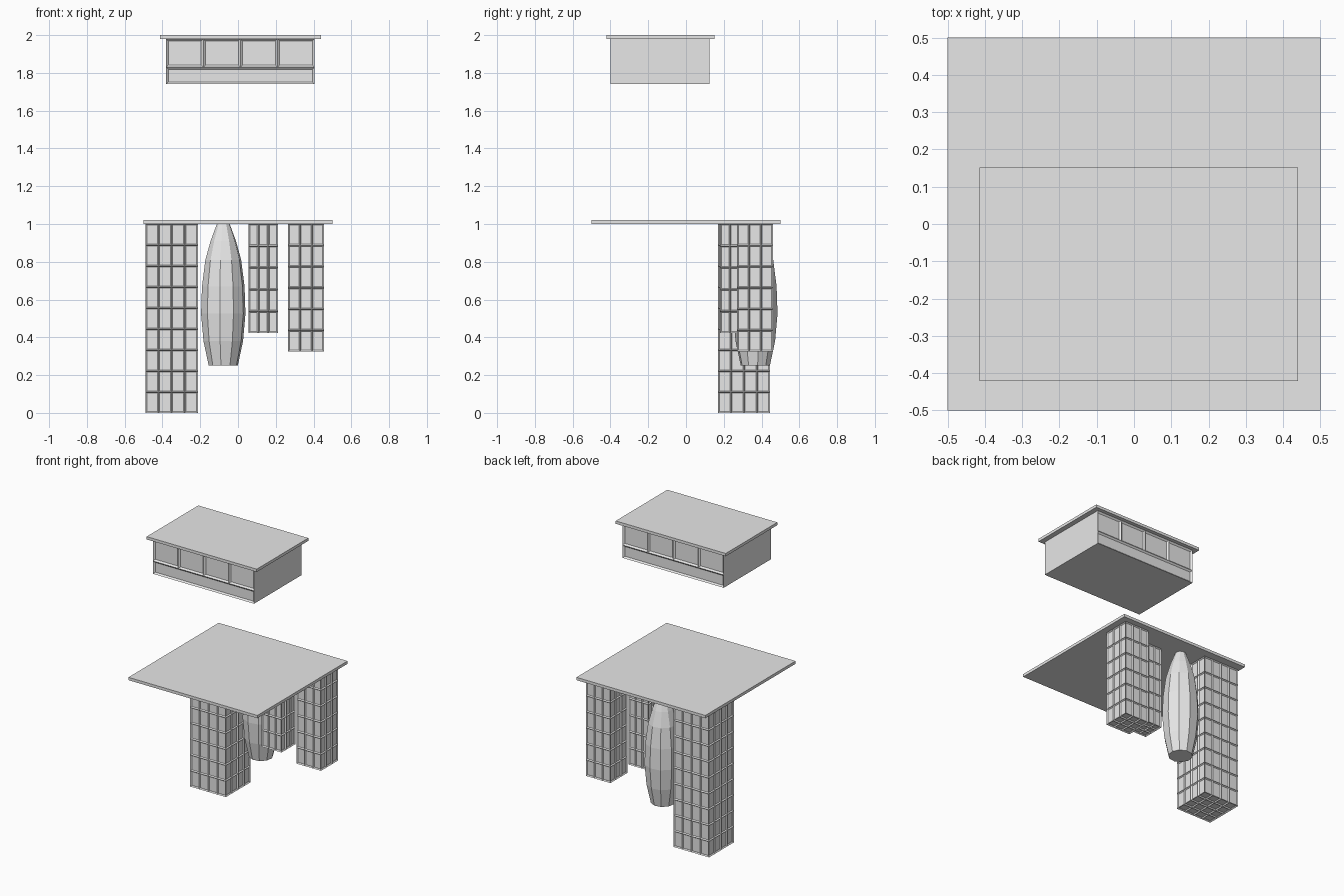
import bpy, bmesh, math
from mathutils import Matrix, Vector

if "Cube" in bpy.data.objects:
    bpy.data.objects.remove(bpy.data.objects["Cube"])

grey = bpy.data.materials.new("plain grey")
grey.diffuse_color = (0.8, 0.8, 0.8, 1)
grey.use_nodes = True
grey.node_tree.nodes["Principled BSDF"].inputs["Base Color"].default_value = grey.diffuse_color


def box_mesh(lo, hi):
    bm = bmesh.new()
    lo, hi = Vector(lo), Vector(hi)
    bmesh.ops.create_cube(bm, size=1, matrix=Matrix.Translation((lo + hi) / 2)
                          @ Matrix.Diagonal((*(hi - lo), 1)))
    return bm


def finish(bm, name):
    bmesh.ops.recalc_face_normals(bm, faces=bm.faces)
    me = bpy.data.meshes.new(name)
    bm.to_mesh(me)
    bm.free()
    me.materials.append(grey)
    ob = bpy.data.objects.new(name, me)
    bpy.context.collection.objects.link(ob)
    return ob


def split(bm, faces, axis, value):
    """Cut the given faces with an axis-aligned plane."""
    no, co = Vector((0, 0, 0)), Vector((0, 0, 0))
    no[axis], co[axis] = 1, value
    geom = set(faces)
    for f in faces:
        geom.update(f.edges)
        geom.update(f.verts)
    bmesh.ops.bisect_plane(bm, geom=list(geom), plane_co=co, plane_no=no)
    bm.normal_update()


def recess(bm, faces, border, depth):
    bmesh.ops.inset_individual(bm, faces=faces, thickness=border, depth=-depth,
                               use_even_offset=True)


def tower(name, lo, hi, cells):
    """Hanging tower with a grid of recessed panes on its sides and underside."""
    bm = box_mesh(lo, hi)
    for axis, n in enumerate(cells):
        for i in range(1, n):
            split(bm, list(bm.faces), axis, lo[axis] + (hi[axis] - lo[axis]) * i / n)
    recess(bm, [f for f in bm.faces if f.normal.z < 0.5], 0.006, 0.008)
    finish(bm, name)


# Ground slab
finish(box_mesh((-0.5, -0.5, 1.0), (0.5, 0.5, 1.02)), "slab")

# Hanging square towers
tower("large_tower", (-0.49, 0.17, 0), (-0.213, 0.445, 1), (4, 4, 9))
tower("middle_tower", (0.055, 0.18, 0.423), (0.212, 0.337, 1), (3, 3, 5))
tower("right_tower", (0.265, 0.27, 0.325), (0.455, 0.46, 1), (3, 3, 6))

# Hanging ten-sided bulging tower
bm = bmesh.new()
rings = []
for z, r in ((0.25, 0.078), (0.38, 0.106), (0.525, 0.119), (0.67, 0.114),
             (0.81, 0.096), (0.91, 0.068), (0.98, 0.042), (1.0, 0.034)):
    angles = [math.radians(9 + 36 * i) for i in range(10)]
    rings.append([bm.verts.new((-0.078 + r * math.cos(a), 0.367 + r * math.sin(a), z))
                  for a in angles])
for a, b in zip(rings, rings[1:]):
    for i in range(10):
        j = (i + 1) % 10
        bm.faces.new((a[i], a[j], b[j], b[i]))
bm.faces.new(rings[0][::-1])
bm.faces.new(rings[-1])
finish(bm, "bulging_tower")

# Floating building: windows and a long sill panel on front and back
x0, x1 = -0.38, 0.405
bm = box_mesh((x0, -0.40, 1.74), (x1, 0.125, 1.98))


def facade():
    return [f for f in bm.faces if abs(f.normal.y) > 0.5]


split(bm, facade(), 2, 1.83)
for i in range(1, 4):
    upper = [f for f in facade() if f.calc_center_median().z > 1.83]
    split(bm, upper, 0, x0 + (x1 - x0) * i / 4)
recess(bm, facade(), 0.011, 0.01)
finish(bm, "floating_building")

# Overhanging flat roof
finish(box_mesh((-0.414, -0.421, 1.98), (0.44, 0.151, 2.0)), "roof")
